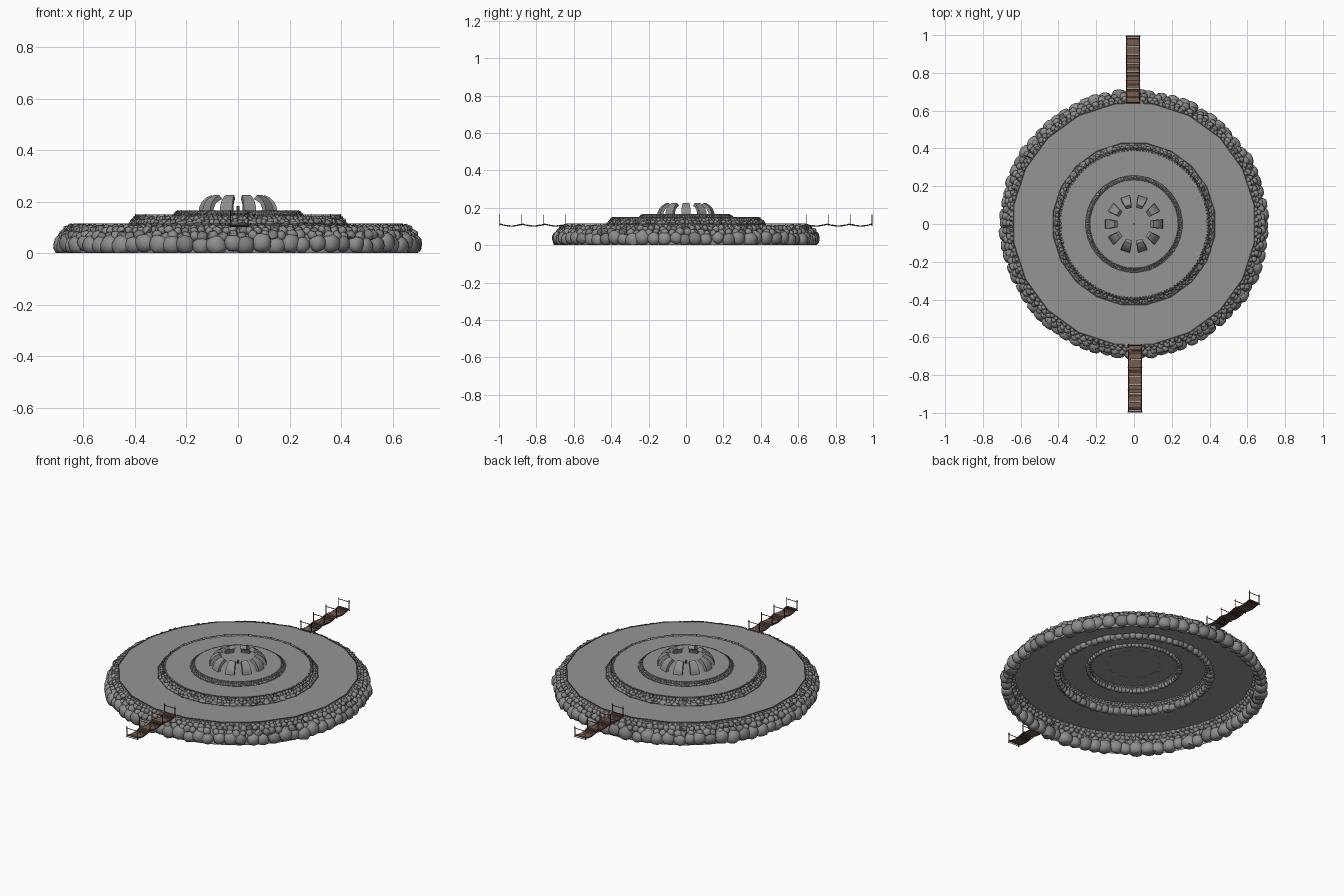
import bpy, bmesh, math, random
from mathutils import Vector, Matrix

random.seed(4)
if "Cube" in bpy.data.objects:
    bpy.data.objects.remove(bpy.data.objects["Cube"])


def material(name, rgb):
    m = bpy.data.materials.new(name)
    m.use_nodes = True
    m.diffuse_color = (*rgb, 1)
    m.node_tree.nodes["Principled BSDF"].inputs["Base Color"].default_value = (*rgb, 1)
    return m


FLOOR = material("floor grey", (0.30, 0.30, 0.30))
STONE = material("stone grey", (0.27, 0.27, 0.27))
STONE_DARK = material("dark stone grey", (0.21, 0.21, 0.21))
WOOD = material("brown wood", (0.19, 0.11, 0.075))
WOOD_DARK = material("dark wood", (0.06, 0.038, 0.028))


def finish(bm, name, mats, smooth=None):
    mesh = bpy.data.meshes.new(name)
    bm.to_mesh(mesh)
    bm.free()
    for m in mats:
        mesh.materials.append(m)
    ob = bpy.data.objects.new(name, mesh)
    bpy.context.collection.objects.link(ob)
    if smooth:
        bpy.ops.object.select_all(action="DESELECT")
        ob.select_set(True)
        bpy.context.view_layer.objects.active = ob
        bpy.ops.object.shade_smooth_by_angle(angle=math.radians(smooth))
    return ob


def lathe(name, profile, mat, steps=60, smooth=35):
    bm = bmesh.new()
    rings = []
    for r, z in profile:
        rings.append([bm.verts.new((r * math.cos(a), r * math.sin(a), z))
                      for a in (math.tau * i / steps for i in range(steps))])
    for low, high in zip(rings, rings[1:]):
        for i in range(steps):
            j = (i + 1) % steps
            bm.faces.new((low[i], low[j], high[j], high[i]))
    return finish(bm, name, [mat], smooth)


def beam(bm, a, b, radius, index=0, sides=5):
    a, b = Vector(a), Vector(b)
    turn = (b - a).to_track_quat("Z", "Y").to_matrix().to_4x4()
    made = bmesh.ops.create_cone(bm, cap_ends=True, segments=sides, radius1=radius,
                                 radius2=radius, depth=(b - a).length,
                                 matrix=Matrix.Translation((a + b) / 2) @ turn)
    for f in {f for v in made["verts"] for f in v.link_faces}:
        f.material_index = index


def box(bm, centre, size, index=0):
    made = bmesh.ops.create_cube(bm, size=1, matrix=Matrix.Translation(centre) @ Matrix.Diagonal((*size, 1)))
    for f in {f for v in made["verts"] for f in v.link_faces}:
        f.material_index = index


def boulder_row(name, count, radius, height, size, detail):
    bm = bmesh.new()
    for i in range(count):
        angle = math.tau * (i + random.uniform(-0.2, 0.2)) / count
        s = size * random.uniform(0.85, 1.15)
        r = radius + random.uniform(-0.1, 0.1) * size
        z = height + random.uniform(-0.2, 0.2) * size
        place = (Matrix.Rotation(angle, 4, "Z") @ Matrix.Translation((r, 0, z))
                 @ Matrix.Diagonal((s * 0.95, s * 1.02, s, 1))
                 @ Matrix.Rotation(random.random() * 6, 4, "X"))
        made = bmesh.ops.create_icosphere(bm, subdivisions=detail, radius=1)
        # blocky, slightly irregular stones
        for v in made["verts"]:
            v.co *= 1 / max(0.82, max(abs(c) for c in v.co)) ** 0.6
            v.co *= random.uniform(0.93, 1.05)
            v.co = place @ v.co
            v.co.z = max(v.co.z, 0)
        shade = 1 if random.random() < 0.3 else 0
        for f in {f for v in made["verts"] for f in v.link_faces}:
            f.material_index = shade
    return finish(bm, name, [STONE, STONE_DARK], 50)


# Stone wall of the lowest tier: backing shell and rows of boulders
wall = [lathe("wall_shell", [(0.685, 0), (0.685, 0.03), (0.67, 0.07), (0.64, 0.108)], STONE),
        boulder_row("large_boulders", 74, 0.682, 0.034, 0.035, 2),
        boulder_row("middle_boulders", 110, 0.678, 0.067, 0.021, 1),
        boulder_row("small_boulders", 130, 0.662, 0.088, 0.017, 1),
        boulder_row("edge_stones", 150, 0.649, 0.099, 0.0125, 1)]

# Upper tiers repeat the wall at a smaller scale
for tier, scale, base in (("middle", 0.6, 0.081), ("upper", 0.36, 0.125)):
    for part in wall:
        copy = bpy.data.objects.new(tier + "_" + part.name, part.data)
        copy.scale = (scale,) * 3
        copy.location.z = base
        bpy.context.collection.objects.link(copy)


# Floors of the three tiers
def floor(name, inner, outer, z):
    lathe(name, [(inner, z), (outer, z), (outer, z - 0.004), (inner, z - 0.004), (inner, z)], FLOOR)


floor("lower_floor", 0.40, 0.645, 0.11)
floor("middle_floor", 0.235, 0.388, 0.147)
floor("upper_floor", 0.001, 0.232, 0.165)


# Low wooden railings around the tiers
def railing(name, radius, z, height, sides, thick, gap=False):
    bm = bmesh.new()
    points = [Vector((radius * math.sin(a), -radius * math.cos(a), z))
              for a in (math.tau * (i + 0.5) / sides for i in range(sides))]
    up = Vector((0, 0, height))
    for i, p in enumerate(points):
        q = points[(i + 1) % sides]
        beam(bm, p, p + up * 1.2, thick * 1.3, 1)
        if gap and abs((p + q).x) < 0.05:
            # opening for the bridges
            for end in (p, q):
                mid = end.copy()
                mid.x = math.copysign(0.05, end.x)
                beam(bm, end + up, mid + up, thick)
                beam(bm, mid, mid + up * 1.5, thick * 1.3, 1)
            continue
        beam(bm, p + up, q + up, thick)
    finish(bm, name, [WOOD, WOOD_DARK])


railing("lower_railing", 0.645, 0.108, 0.006, 20, 0.0022, True)
railing("middle_foot_rail", 0.432, 0.108, 0.005, 20, 0.002)
railing("middle_railing", 0.402, 0.135, 0.014, 20, 0.0015)
railing("upper_foot_rail", 0.256, 0.146, 0.003, 32, 0.001)
railing("upper_railing", 0.236, 0.155, 0.010, 24, 0.001)

# Ring of curved ribs forming an open dome
outer = [(0.153, 0.160), (0.150, 0.180), (0.140, 0.200), (0.124, 0.215), (0.103, 0.226)]
inner = [(r - 0.016, z - 0.004 * i) for i, (r, z) in enumerate(outer)]
bm = bmesh.new()
for k in range(10):
    turn = Matrix.Rotation(math.tau * k / 10, 3, "Z")
    rows = []
    for (ro, zo), (ri, zi) in zip(outer, inner):
        corners = [(ro, -ro), (ro, ro), (ri, ro), (ri, -ro)]
        rows.append([bm.verts.new(turn @ Vector((r, w * 0.165, z)))
                     for (r, w), z in zip(corners, (zo, zo, zi, zi))])
    for low, high in zip(rows, rows[1:]):
        for i in range(4):
            j = (i + 1) % 4
            bm.faces.new((low[i], low[j], high[j], high[i]))
    bm.faces.new(rows[-1])
    bm.faces.new(rows[0][::-1])
finish(bm, "dome_ribs", [STONE], 30)

# Small post in the middle of the dome
bm = bmesh.new()
beam(bm, (0, 0, 0.164), (0, 0, 0.184), 0.005, 0, 8)
finish(bm, "centre_post", [STONE_DARK])


# Sagging plank bridges at front and back
def bridge(name, side):
    bm = bmesh.new()
    x = -0.005 * side
    start, length, count = 0.635, 0.36, 40

    def deck(t):
        return 0.114 - 0.010 * abs(math.sin(3 * math.pi * t))

    for i in range(count):
        t = (i + 0.5) / count
        dark = 1 if random.random() < 0.25 else 0
        box(bm, (x + random.uniform(-0.002, 0.002), side * (start + t * length), deck(t)),
            (0.066, length / count * 0.9, 0.005), dark)
    for edge in (-0.034, 0.034):
        for i in range(12):
            a, b = i / 12, (i + 1) / 12
            beam(bm, (x + edge, side * (start + a * length), deck(a) - 0.003),
                 (x + edge, side * (start + b * length), deck(b) - 0.003), 0.0022, 1)
    # posts in pairs, joined by crossbars
    for i in range(4):
        y = side * (start + 0.008 + i * 0.1175)
        for edge in (-0.034, 0.034):
            beam(bm, (x + edge, y, 0.103), (x + edge, y, 0.165), 0.0024, 1)
        beam(bm, (x - 0.038, y, 0.155), (x + 0.038, y, 0.155), 0.002, 1)
        beam(bm, (x - 0.040, y, 0.106), (x + 0.040, y, 0.106), 0.002, 1)
    finish(bm, name, [WOOD, WOOD_DARK])


bridge("front_bridge", -1)
bridge("back_bridge", 1)
